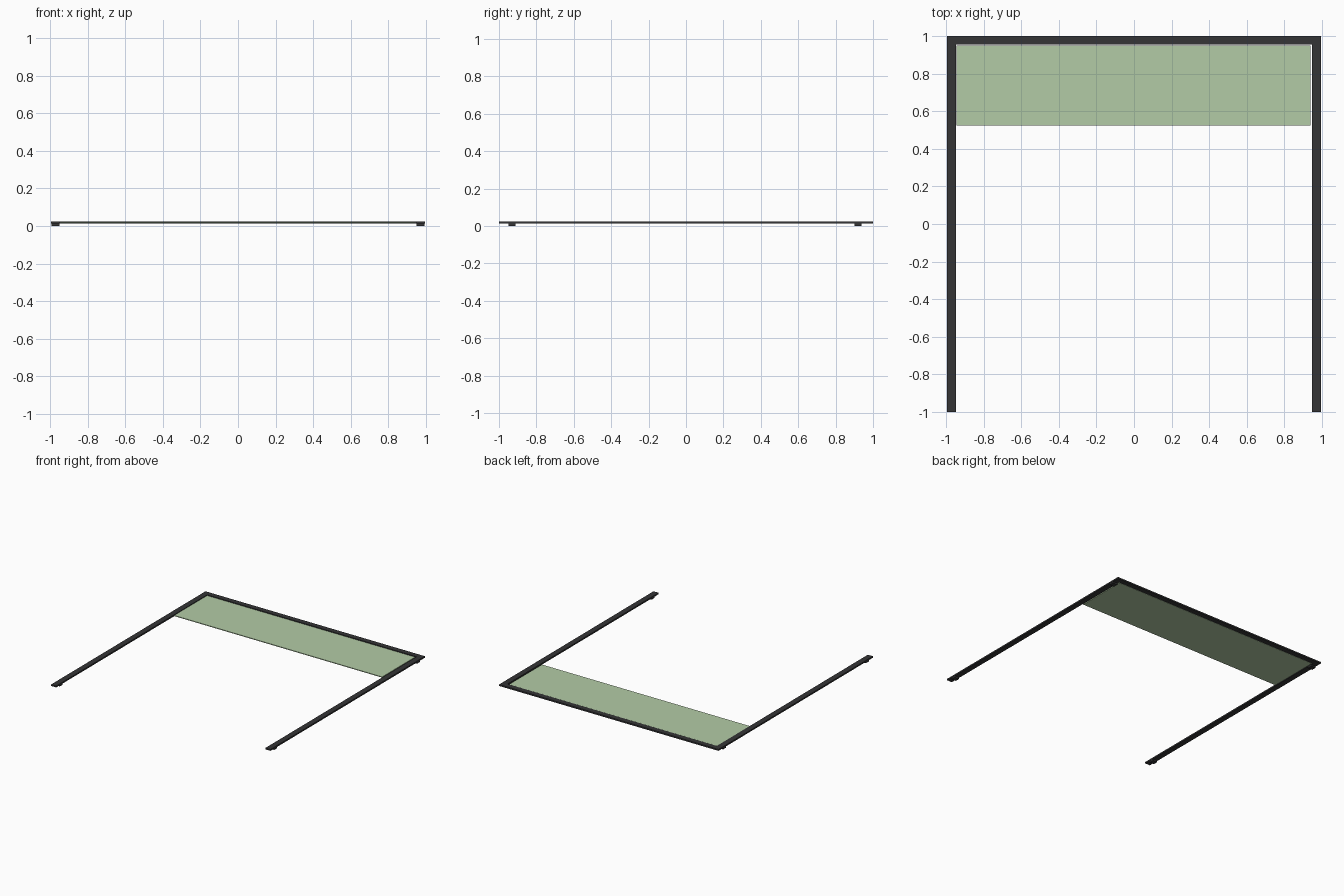
import bpy

if "Cube" in bpy.data.objects:
    bpy.data.objects.remove(bpy.data.objects["Cube"])

def material(name, color):
    m = bpy.data.materials.new(name)
    m.diffuse_color = color
    m.use_nodes = True
    m.node_tree.nodes["Principled BSDF"].inputs["Base Color"].default_value = m.diffuse_color
    return m

dark = material("dark_metal", (0.035, 0.035, 0.037, 1))
green = material("green_panel", (0.45, 0.60, 0.38, 1))

def box(name, x, y, z, mat):
    """Box from (min, max) ranges on each axis."""
    bpy.ops.mesh.primitive_cube_add(size=1)
    o = bpy.context.object
    o.name = name
    o.location = [(r[0] + r[1]) / 2 for r in (x, y, z)]
    o.scale = [r[1] - r[0] for r in (x, y, z)]
    bpy.ops.object.transform_apply(location=True, rotation=False, scale=True)
    o.data.materials.append(mat)
    return o

OUT, IN = 0.995, 0.949      # rail outer and inner x
Z0, Z1 = 0.012, 0.024       # rail underside and top

# Side rails with a small foot near each end
for side, s in (("left", -1), ("right", 1)):
    box(f"{side}_rail", sorted((s * OUT, s * IN)), (-1, 1), (Z0, Z1), dark)
    for end, y in (("front", (-0.95, -0.912)), ("back", (0.90, 0.938))):
        box(f"{side}_{end}_foot", sorted((s * 0.993, s * 0.951)), y, (0, Z0), dark)

# Back rail between the side rails
box("back_rail", (-IN, IN), (0.957, 1), (Z0, Z1), dark)

# Thin panel inset behind the frame opening
box("panel", (-0.946, 0.939), (0.525, 0.951), (0.015, 0.021), green)
